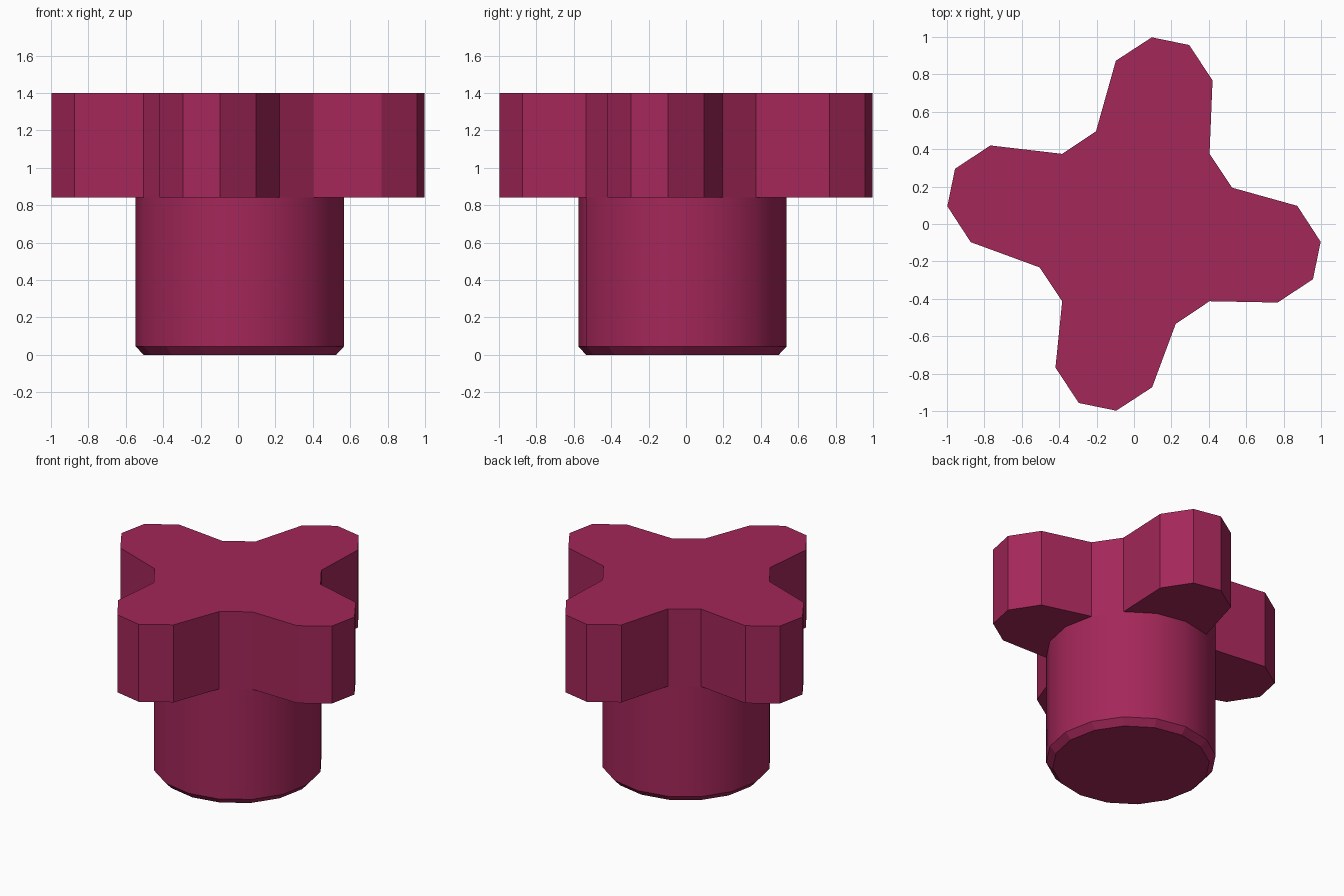
import bpy, bmesh, math

if "Cube" in bpy.data.objects:
    bpy.data.objects.remove(bpy.data.objects["Cube"])

SIDES = 16
CX, CY = 0.01, -0.019            # shaft axis, slightly off the bounding centre
Z_CHAMFER, Z_NECK, Z_TOP = 0.045, 0.84, 1.40
LOBE_TIP = [(0.42, 0.768), (0.295, 0.957), (0.095, 0.998), (-0.097, 0.873)]

bm = bmesh.new()


def ring(radius, z):
    """Ring of vertices around the shaft axis."""
    steps = [2 * math.pi * i / SIDES for i in range(SIDES)]
    return [bm.verts.new((CX + radius * math.cos(a), CY + radius * math.sin(a), z))
            for a in steps]


def bridge(lower, upper, smooth=False):
    """Closed band of quads between two loops."""
    n = len(lower)
    for i in range(n):
        j = (i + 1) % n
        bm.faces.new((lower[i], lower[j], upper[j], upper[i])).smooth = smooth


# Round shaft with a chamfered foot
foot = ring(0.515, 0.0)
base = ring(0.557, Z_CHAMFER)
neck = ring(0.557, Z_NECK)
bm.faces.new(foot)
bridge(foot, base)
bridge(base, neck, smooth=True)

# Four-lobed grip growing out of the shaft
outline = []
for k in range(4):
    c, s = round(math.cos(k * math.pi / 2)), round(math.sin(k * math.pi / 2))
    tip = [bm.verts.new((c * x - s * y, s * x + c * y, Z_NECK)) for x, y in LOBE_TIP]
    root = [neck[(2 + 4 * k + i) % SIDES] for i in range(4)]
    bm.faces.new([root[0]] + tip + root[:0:-1])       # underside of the lobe
    outline += [root[0]] + tip + [root[3]]

top = [bm.verts.new((v.co.x, v.co.y, Z_TOP)) for v in outline]
bridge(outline, top)
bm.faces.new(top)

# Only the shaft wall is smooth; keep every other edge crisp
bmesh.ops.recalc_face_normals(bm, faces=bm.faces[:])
for e in bm.edges:
    e.smooth = all(f.smooth for f in e.link_faces)

mesh = bpy.data.meshes.new("lobed_knob")
bm.to_mesh(mesh)
bm.free()
knob = bpy.data.objects.new("lobed_knob", mesh)
bpy.context.collection.objects.link(knob)

# Crimson colour
mat = bpy.data.materials.new("crimson")
mat.diffuse_color = (0.37, 0.02, 0.10, 1.0)
mat.use_nodes = True
mat.node_tree.nodes["Principled BSDF"].inputs["Base Color"].default_value = mat.diffuse_color
mesh.materials.append(mat)
